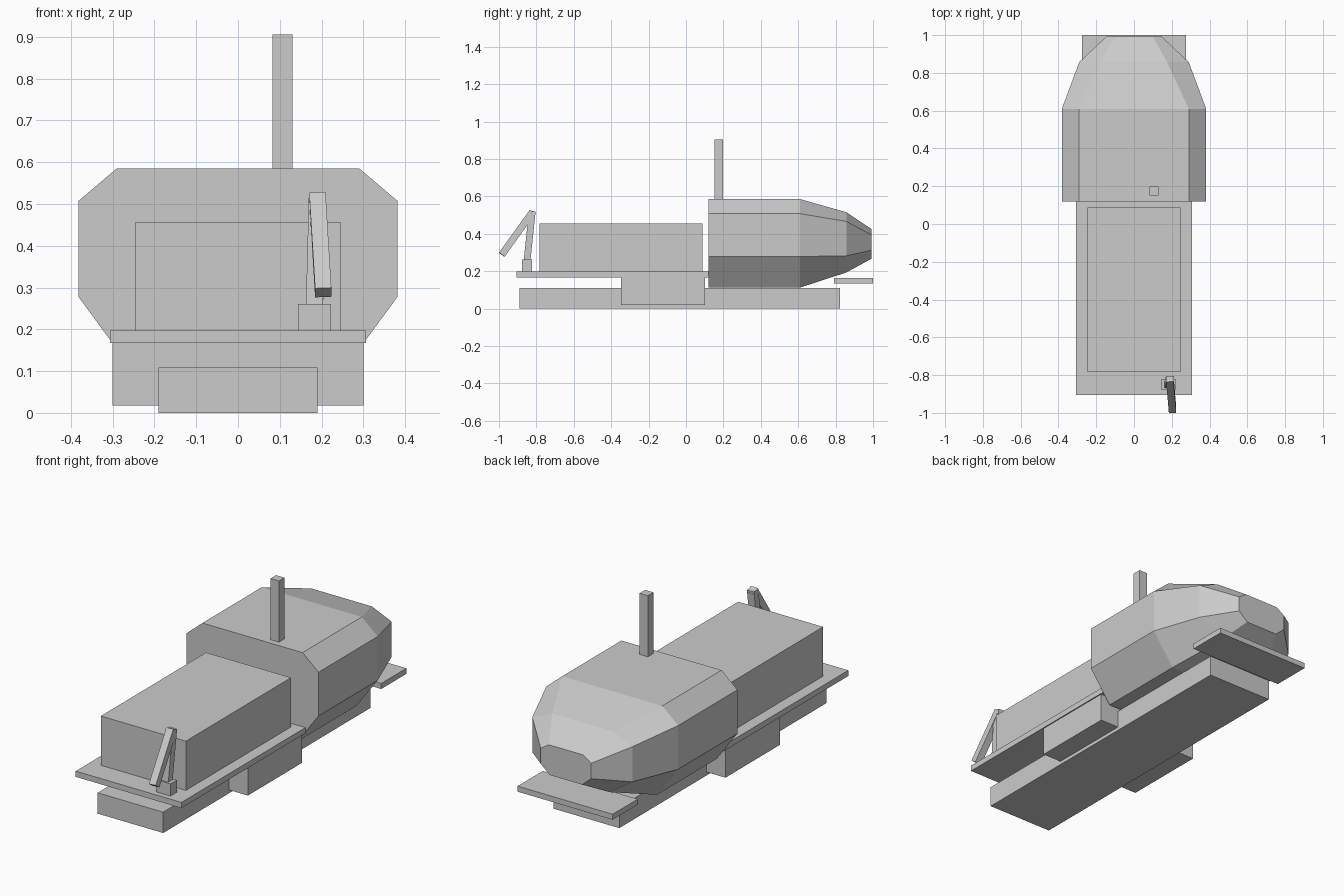
import bpy, bmesh
from mathutils import Vector

if "Cube" in bpy.data.objects:
    bpy.data.objects.remove(bpy.data.objects["Cube"])


def make_object(name, bm):
    bmesh.ops.recalc_face_normals(bm, faces=bm.faces)
    mesh = bpy.data.meshes.new(name)
    bm.to_mesh(mesh)
    bm.free()
    obj = bpy.data.objects.new(name, mesh)
    bpy.context.collection.objects.link(obj)
    return obj


def loft(name, rings):
    """Skin a stack of equal-length rings and cap both ends."""
    bm = bmesh.new()
    loops = [[bm.verts.new(p) for p in ring] for ring in rings]
    for a, b in zip(loops, loops[1:]):
        for i in range(len(a)):
            j = (i + 1) % len(a)
            bm.faces.new((a[i], a[j], b[j], b[i]))
    bm.faces.new(loops[0])
    bm.faces.new(loops[-1])
    return make_object(name, bm)


def box(name, x, y, z):
    return loft(name, [[(x[0], y[0], h), (x[1], y[0], h),
                        (x[1], y[1], h), (x[0], y[1], h)] for h in z])


def beam(name, start, end, width, depth):
    """Rectangular bar between two points, kept square to the x axis."""
    start, end = Vector(start), Vector(end)
    d = (end - start).normalized()
    u = (Vector((1, 0, 0)) - d * d.x).normalized()
    v = d.cross(u)
    return loft(name, [[p + u * sx * width / 2 + v * sy * depth / 2
                        for sx, sy in ((-1, -1), (1, -1), (1, 1), (-1, 1))]
                       for p in (start, end)])


# Undercarriage, side tanks, deck and cargo box
box("chassis", (-0.19, 0.19), (-0.89, 0.823), (0, 0.109))
box("side_tanks", (-0.30, 0.30), (-0.347, 0.102), (0.018, 0.168))
box("deck", (-0.306, 0.306), (-0.905, 0.122), (0.167, 0.197))
box("cargo_box", (-0.246, 0.246), (-0.783, 0.087), (0.197, 0.455))

# Cabin: octagonal sections tapering towards the nose
# y, half widths (top, side, bottom), heights (top, upper, lower, bottom)
sections = [
    (0.12, 0.29, 0.382, 0.26, 0.585, 0.507, 0.278, 0.112),
    (0.61, 0.29, 0.382, 0.26, 0.585, 0.507, 0.278, 0.112),
    (0.857, 0.175, 0.29, 0.16, 0.515, 0.466, 0.282, 0.193),
    (0.993, 0.099, 0.146, 0.094, 0.424, 0.393, 0.312, 0.267),
]
rings = []
for y, wt, ws, wb, zt, zu, zl, zb in sections:
    half = [(wb, zb), (ws, zl), (ws, zu), (wt, zt)]
    rings.append([(x, y, z) for x, z in half]
                 + [(-x, y, z) for x, z in reversed(half)])
loft("cabin", rings)

# Nose plate and exhaust stack
box("nose_plate", (-0.275, 0.275), (0.792, 1.0), (0.134, 0.163))
box("exhaust_stack", (0.082, 0.13), (0.152, 0.198), (0.58, 0.905))

# Small crane on the deck corner
box("crane_base", (0.143, 0.223), (-0.877, -0.824), (0.197, 0.261))
beam("crane_mast", (0.183, -0.85, 0.255), (0.19, -0.822, 0.52), 0.041, 0.036)
beam("crane_boom", (0.19, -0.82, 0.517), (0.204, -0.985, 0.288), 0.039, 0.037)
